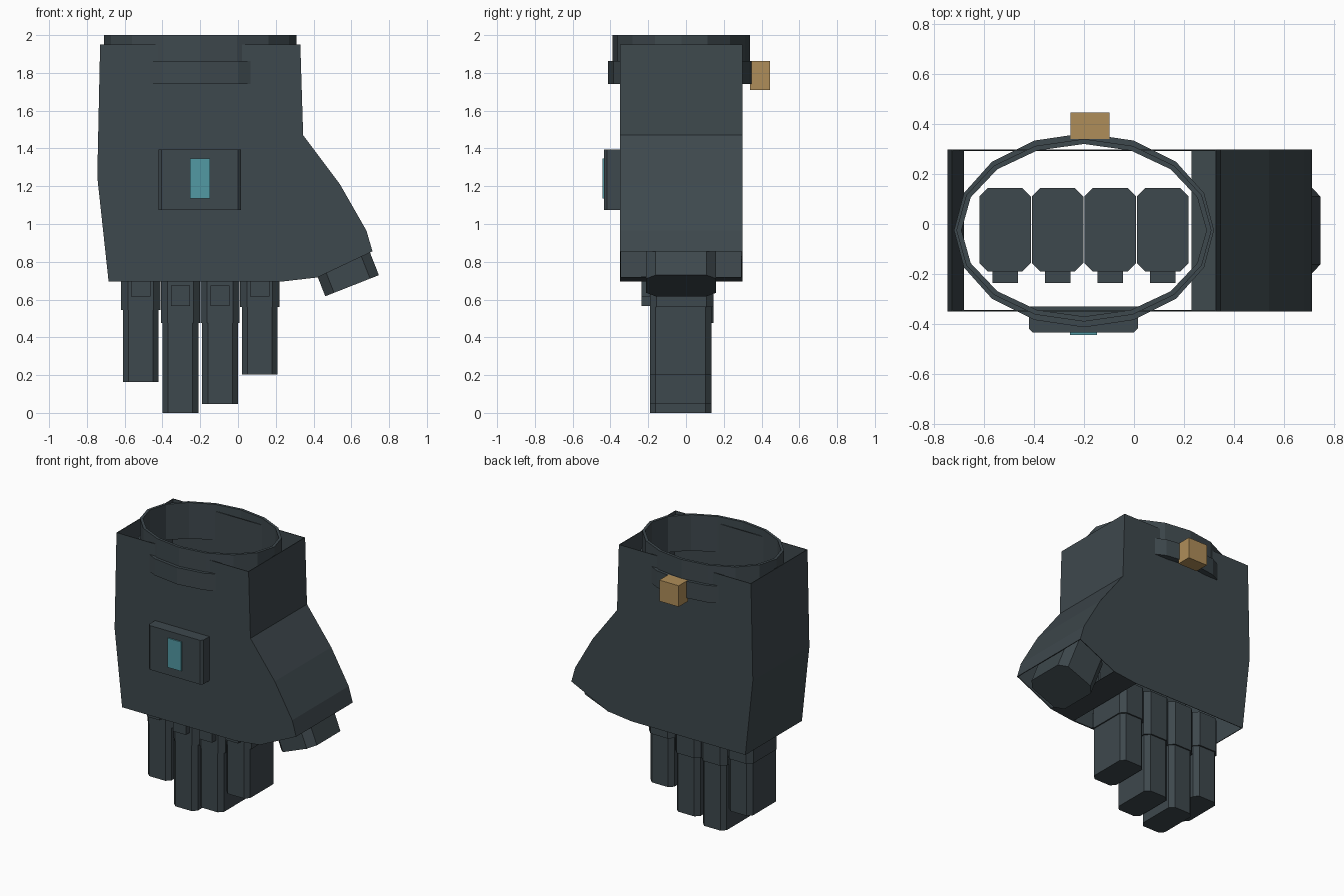
import bpy, bmesh, math
from mathutils import Matrix

if "Cube" in bpy.data.objects:
    bpy.data.objects.remove(bpy.data.objects["Cube"])


def material(name, rgb):
    m = bpy.data.materials.new(name)
    m.diffuse_color = (*rgb, 1)
    m.use_nodes = True
    m.node_tree.nodes["Principled BSDF"].inputs["Base Color"].default_value = m.diffuse_color
    return m


SLATE = material("slate_grey", (0.048, 0.065, 0.074))
TAN = material("tan", (0.43, 0.27, 0.10))
TEAL = material("teal", (0.085, 0.32, 0.37))


def finish(name, bm, mat):
    bmesh.ops.recalc_face_normals(bm, faces=bm.faces)
    me = bpy.data.meshes.new(name)
    bm.to_mesh(me)
    bm.free()
    me.materials.append(mat)
    ob = bpy.data.objects.new(name, me)
    bpy.context.collection.objects.link(ob)
    return ob


def box(name, x, y, z, mat):
    """Box from (min, max) ranges."""
    bm = bmesh.new()
    bmesh.ops.create_cube(bm, size=1)
    for v in bm.verts:
        v.co = [r[0] + (c + 0.5) * (r[1] - r[0]) for r, c in zip((x, y, z), v.co)]
    return finish(name, bm, mat)


def prism(name, w, d, z0, z1, cut, centre):
    """Upright block with chamfered vertical edges."""
    a, b = w / 2, d / 2
    pts = [(-a + cut, -b), (a - cut, -b), (a, -b + cut), (a, b - cut),
           (a - cut, b), (-a + cut, b), (-a, b - cut), (-a, -b + cut)]
    bm = bmesh.new()
    low = [bm.verts.new((x, y, z0)) for x, y in pts]
    high = [bm.verts.new((x, y, z1)) for x, y in pts]
    bm.faces.new(low)
    bm.faces.new(high)
    for i in range(8):
        j = (i + 1) % 8
        bm.faces.new((low[i], low[j], high[j], high[i]))
    ob = finish(name, bm, SLATE)
    ob.location = centre
    return ob


def oval_tube(name, rx, ry, wall, z0, z1, n=16):
    """Hollow oval ring around the wrist."""
    bm = bmesh.new()
    loops = []
    for r, z in ((0, z0), (0, z1), (wall, z1), (wall, z0)):
        loops.append([bm.verts.new((-0.2 + (rx - r) * math.cos(2 * math.pi * i / n),
                                    -0.025 + (ry - r) * math.sin(2 * math.pi * i / n), z))
                      for i in range(n)])
    for k in range(4):
        p, q = loops[k], loops[(k + 1) % 4]
        for i in range(n):
            j = (i + 1) % n
            bm.faces.new((p[i], p[j], q[j], q[i]))
    return finish(name, bm, SLATE)


# Hand shell: extruded outline, open at the wrist, fingers and thumb
outline = [(-0.73, 1.95), (-0.745, 1.25), (-0.685, 0.695), (0.23, 0.695), (0.42, 0.717),
           (0.712, 0.855), (0.68, 0.965), (0.54, 1.21), (0.345, 1.47), (0.33, 1.95)]
open_edges = {2, 4, 9}
bm = bmesh.new()
front = [bm.verts.new((x, -0.35, z)) for x, z in outline]
back = [bm.verts.new((x, 0.298, z)) for x, z in outline]
bm.faces.new(front)
bm.faces.new(back[::-1])
for i in range(len(outline)):
    j = (i + 1) % len(outline)
    if i not in open_edges:
        bm.faces.new((front[j], front[i], back[i], back[j]))
shell = finish("hand_shell", bm, SLATE)
solid = shell.modifiers.new("wall", 'SOLIDIFY')
solid.thickness = 0.007
solid.offset = -1

# Wrist cuff and its outer band
oval_tube("wrist_cuff", 0.51, 0.365, 0.02, 1.74, 2.0)
oval_tube("wrist_band", 0.52, 0.388, 0.03, 1.74, 1.862)
box("wrist_clasp", (-0.253, -0.098), (0.34, 0.445), (1.71, 1.863), TAN)

# Back-of-hand plate, chamfered towards the front, with indicator
bm = bmesh.new()
prof = [(-0.42, -0.33), (-0.42, -0.418), (-0.404, -0.434),
        (-0.001, -0.434), (0.015, -0.418), (0.015, -0.33)]
f = bm.faces.new([bm.verts.new((x, y, 1.075)) for x, y in prof])
ext = bmesh.ops.extrude_face_region(bm, geom=[f])
for v in ext["geom"]:
    if isinstance(v, bmesh.types.BMVert):
        v.co.z = 1.395
finish("hand_plate", bm, SLATE)
box("indicator", (-0.255, -0.147), (-0.443, -0.434), (1.135, 1.347), TEAL)

# Fingers: wide base, slimmer tip, small knuckle pad
fingers = [(-0.515, 0.163, 0.545, 0.615), (-0.305, 0.0, 0.475, 0.565),
           (-0.095, 0.047, 0.475, 0.565), (0.115, 0.203, 0.56, 0.615)]
for n, (x, tip, joint, pad) in enumerate(fingers, 1):
    prism(f"finger_base_{n}", 0.207, 0.335, joint, 0.80, 0.035, (x, -0.023, 0))
    prism(f"finger_tip_{n}", 0.19, 0.325, tip, joint + 0.06, 0.03, (x, -0.028, 0))
    box(f"knuckle_pad_{n}", (x - 0.051, x + 0.051), (-0.235, -0.15), (pad, pad + 0.11), SLATE)

# Thumb: tilted block leaving the thumb opening
thumb = prism("thumb", 0.305, 0.37, -0.12, 0.15, 0.05, (0, 0, 0))
thumb.matrix_world = (Matrix.Translation((0.56, -0.026, 0.785))
                      @ Matrix.Rotation(-math.radians(21.5), 4, 'Y'))
